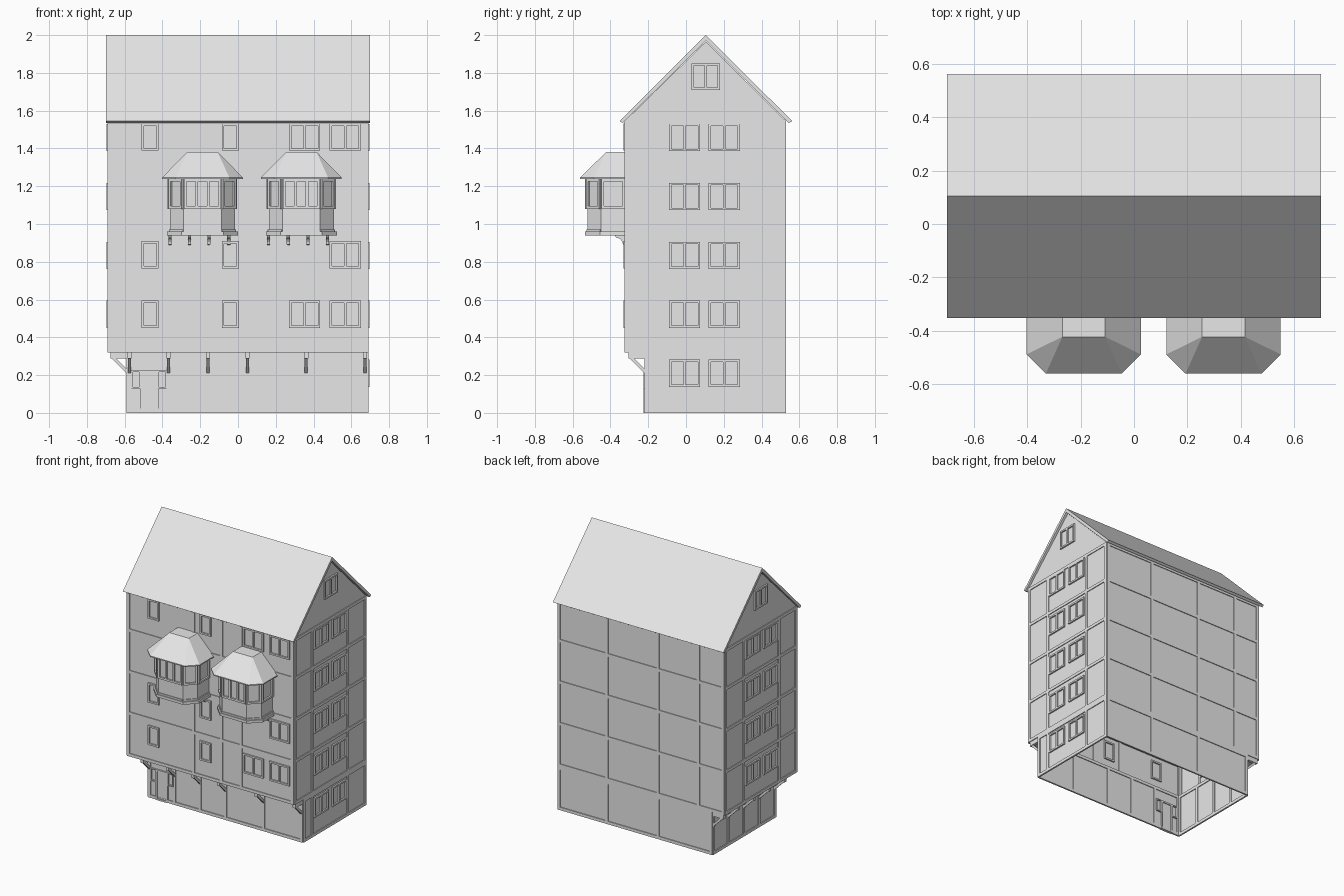
import bpy, bmesh
from math import sin, cos, pi
from mathutils import Matrix, Vector

cube = bpy.data.objects.get("Cube")
if cube:
    bpy.data.objects.remove(cube)

grey = bpy.data.materials.new("plaster_grey")
grey.use_nodes = True
grey.diffuse_color = (0.8, 0.8, 0.8, 1)
grey.node_tree.nodes["Principled BSDF"].inputs["Base Color"].default_value = (0.8, 0.8, 0.8, 1)


def finish(name, bm):
    bmesh.ops.recalc_face_normals(bm, faces=bm.faces)
    mesh = bpy.data.meshes.new(name)
    bm.to_mesh(mesh)
    bm.free()
    mesh.materials.append(grey)
    ob = bpy.data.objects.new(name, mesh)
    bpy.context.collection.objects.link(ob)
    return ob


def plane(u, n, origin):
    """Wall frame: local x runs along the wall, local y outward, local z up."""
    return Matrix(((u[0], n[0], 0, origin[0]), (u[1], n[1], 0, origin[1]),
                   (0, 0, 1, 0), (0, 0, 0, 1)))


def beam(bm, wall, u0, u1, z0, z1, d0=-0.006, d1=0.006):
    size = Matrix.Diagonal((u1 - u0, d1 - d0, z1 - z0, 1))
    mid = Matrix.Translation(((u0 + u1) / 2, (d0 + d1) / 2, (z0 + z1) / 2))
    bmesh.ops.create_cube(bm, size=1, matrix=wall @ mid @ size)


def window(bm, wall, u0, u1, z0, z1, lights=2, t=0.012, d=0.011):
    for z in (z0, z1 - t):
        beam(bm, wall, u0, u1, z, z + t, -d, d)
    for i in range(lights + 1):
        u = u0 + (u1 - u0 - t) * i / lights
        beam(bm, wall, u, u + t, z0 + t, z1 - t, -d, d)


def prism(bm, wall, profile, u0, u1):
    """Extrude an outward/up profile along the wall."""
    a, b = [[bm.verts.new(wall @ Vector((u, d, z))) for d, z in profile] for u in (u0, u1)]
    bm.faces.new(a)
    bm.faces.new(b[::-1])
    for i in range(len(a)):
        j = (i + 1) % len(a)
        bm.faces.new((a[i], b[i], b[j], a[j]))


def sheet(bm, *points):
    bm.faces.new([bm.verts.new(p) for p in points])


X, LOW_X = 0.684, -0.585
FRONT, LOW_FRONT, BACK, MID = -0.319, -0.215, 0.524, 0.105
JETTY, EAVE, PEAK = 0.32, 1.55, 1.965
front = plane((1, 0), (0, -1), (0, FRONT))
low_front = plane((1, 0), (0, -1), (0, LOW_FRONT))
back = plane((1, 0), (0, 1), (0, BACK))
right = plane((0, 1), (1, 0), (X, 0))
left = plane((0, 1), (-1, 0), (-X, 0))
low_left = plane((0, 1), (-1, 0), (LOW_X, 0))

# Hollow walls and the underside of the jetty
bm = bmesh.new()
for x in (-X, X):
    sheet(bm, (x, FRONT, JETTY), (x, BACK, JETTY), (x, BACK, EAVE), (x, MID, PEAK), (x, FRONT, EAVE))
for y in (FRONT, BACK):
    sheet(bm, (-X, y, JETTY), (X, y, JETTY), (X, y, EAVE), (-X, y, EAVE))
sheet(bm, (-X, FRONT, JETTY), (X, FRONT, JETTY), (X, LOW_FRONT, JETTY), (-X, LOW_FRONT, JETTY))
sheet(bm, (-X, LOW_FRONT, JETTY), (LOW_X, LOW_FRONT, JETTY), (LOW_X, BACK, JETTY), (-X, BACK, JETTY))
bmesh.ops.remove_doubles(bm, verts=bm.verts, dist=0.0001)
finish("upper_walls", bm)

bm = bmesh.new()
for y in (LOW_FRONT, BACK):
    sheet(bm, (LOW_X, y, 0), (X, y, 0), (X, y, JETTY), (LOW_X, y, JETTY))
for x in (LOW_X, X):
    sheet(bm, (x, LOW_FRONT, 0), (x, BACK, 0), (x, BACK, JETTY), (x, LOW_FRONT, JETTY))
bmesh.ops.remove_doubles(bm, verts=bm.verts, dist=0.0001)
finish("ground_walls", bm)

# Roof slab
bm = bmesh.new()
prism(bm, plane((1, 0), (0, 1), (0, MID)),
      [(-0.457, 1.545), (0, 2), (0.457, 1.545), (0.44, 1.535), (0, 1.97), (-0.44, 1.535)], -0.7, 0.7)
finish("roof", bm)

# Timber frame of the upper storeys
W = 0.022
levels = [0.32 + 0.308 * i for i in range(4)]
bm = bmesh.new()
for wall, a, b, posts in ((front, -X, X, (-0.15, 0.08, 0.24)), (back, -X, X, (-0.48, -0.15, 0.27)),
                          (right, FRONT, BACK, (-0.12, 0.295)), (left, FRONT, BACK, (-0.12, 0.295))):
    for z in levels + [1.53]:
        beam(bm, wall, a, b, z, z + W)
    for u in (a, b - W, *posts):
        beam(bm, wall, u, u + W, JETTY, EAVE)
finish("upper_timbers", bm)

# Timber frame of the ground storey
front_posts = (-0.585, -0.379, -0.17, 0.04, 0.35, 0.662)
side_posts = (-0.215, -0.03, 0.15, 0.33, 0.502)
bm = bmesh.new()
for wall, a, b, posts in ((low_front, LOW_X, X, front_posts), (low_left, LOW_FRONT, BACK, side_posts),
                          (back, LOW_X, X, (LOW_X, -0.15, 0.27, 0.662)),
                          (right, LOW_FRONT, BACK, (LOW_FRONT, -0.12, 0.295, 0.502))):
    for z in (0, JETTY - W):
        beam(bm, wall, a, b, z, z + W)
    for u in posts:
        beam(bm, wall, u, u + W, 0, JETTY)
finish("ground_timbers", bm)

# Joists and struts that carry the jetty
bm = bmesh.new()
for wall, posts in ((low_front, front_posts), (low_left, side_posts)):
    for u in posts:
        beam(bm, wall, u, u + W, 0.287, 0.322, 0, 0.09)
        prism(bm, wall, [(0, 0.205), (0, 0.228), (0.062, 0.29), (0.085, 0.29)], u + 0.003, u + W - 0.003)
finish("jetty_brackets", bm)

# Windows in the gable walls
bm = bmesh.new()
for wall in (left, right):
    for z in [0.462 + 0.312 * i for i in range(4)] + ([0.15] if wall is right else []):
        for u in (-0.09, 0.12):
            window(bm, wall, u, u + 0.165, z - 0.012, z + 0.132)
    window(bm, wall, 0.03, 0.18, 1.71, 1.85)
finish("gable_windows", bm)

# Windows in the front wall
bm = bmesh.new()
for z in (0.45, 0.765, 1.388):
    for u in (-0.51, -0.085):
        window(bm, front, u, u + 0.09, z, z + 0.144, 1)
    for u in (0.27, 0.485):
        if u > 0.4 or z != 0.765:
            window(bm, front, u, u + 0.165, z, z + 0.144)
finish("front_windows", bm)

# Door with side lights
bm = bmesh.new()
window(bm, low_front, -0.518, -0.422, 0, 0.225, 1)
beam(bm, low_front, -0.506, -0.434, 0, 0.213, -0.004, 0.004)
for u in (-0.565, -0.425):
    window(bm, low_front, u, u + 0.05, 0.13, 0.225, 1, 0.008)
finish("front_door", bm)


def bay_ring(cx, half, y, cut):
    return [(cx - half, FRONT), (cx - half, y + cut), (cx - half + cut, y),
            (cx + half - cut, y), (cx + half, y + cut), (cx + half, FRONT)]


def loft(bm, rings):
    """Skin stacked (outline, height) rings and cap both ends."""
    rows = [[bm.verts.new((x, y, z)) for x, y in ring] for ring, z in rings]
    bm.faces.new(rows[0][::-1])
    bm.faces.new(rows[-1])
    for a, b in zip(rows, rows[1:]):
        for i in range(6):
            j = (i + 1) % 6
            bm.faces.new((a[i], a[j], b[j], b[i]))
    bmesh.ops.remove_doubles(bm, verts=bm.verts, dist=0.0001)


# Two projecting bays
for side, cx in (("right", -0.188), ("left", 0.335)):
    body = bay_ring(cx, 0.172, -0.522, 0.072)
    bm = bmesh.new()
    loft(bm, [(body, 0.95), (body, 1.245)])
    finish(side + "_bay_body", bm)

    bm = bmesh.new()
    base = bay_ring(cx, 0.188, -0.534, 0.078)
    loft(bm, [(base, 0.94), (base, 0.96)])
    finish(side + "_bay_base", bm)

    bm = bmesh.new()
    eave = bay_ring(cx, 0.214, -0.56, 0.072)
    loft(bm, [(eave, 1.238), (eave, 1.246), (bay_ring(cx, 0.08, -0.422, 0), 1.382)])
    finish(side + "_bay_roof", bm)

    # Window frames on each facet of the bay
    bm = bmesh.new()
    for i, (p, q) in enumerate(zip(body, body[1:])):
        p, q = Vector(p), Vector(q)
        u = (q - p).normalized()
        facet = plane(u, (u.y, -u.x), p)
        length = (q - p).length
        window(bm, facet, 0.002, length - 0.002, 1.08, 1.24, 3 if i == 2 else 1, 0.014, 0.012)
        beam(bm, facet, 0, length, 0.96, 0.972)
    finish(side + "_bay_windows", bm)

    # Curved corbels under the bay
    bm = bmesh.new()
    arc = [(0.05 - 0.035 * cos(a * pi / 8), 0.892 + 0.035 * sin(a * pi / 8)) for a in range(5)]
    for k in range(4):
        u = cx - 0.181 + 0.104 * k
        prism(bm, front, [(0, 0.89)] + arc + [(0.06, 0.942), (0, 0.942)], u, u + 0.016)
    finish(side + "_bay_corbels", bm)
